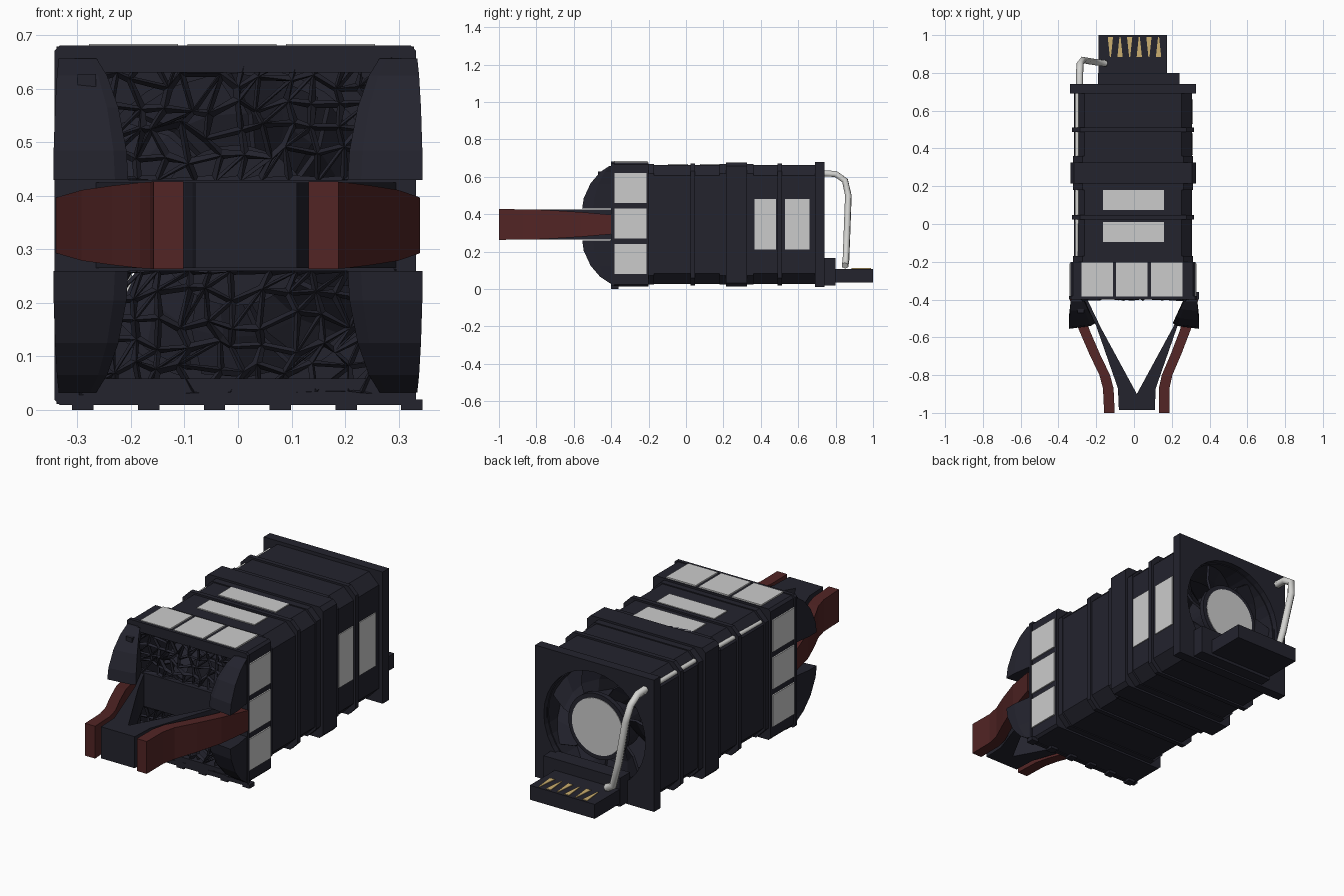
import bpy, bmesh, math, random
from mathutils import Vector

random.seed(4)
old = bpy.data.objects.get("Cube")
if old:
    bpy.data.objects.remove(old, do_unlink=True)


def material(name, colour):
    m = bpy.data.materials.new(name)
    m.use_nodes = True
    m.diffuse_color = (*colour, 1)
    m.node_tree.nodes["Principled BSDF"].inputs["Base Color"].default_value = (*colour, 1)
    return m


DARK = material("dark navy plastic", (0.017, 0.017, 0.027))
RED = material("dark red plastic", (0.085, 0.018, 0.018))
LIGHT = material("light grey plate", (0.6, 0.6, 0.6))
CABLE = material("pale cable", (0.66, 0.66, 0.64))
GOLD = material("gold contact", (0.6, 0.43, 0.16))
CX, CZ = -0.005, 0.345


def finish(name, bm, mat):
    bmesh.ops.recalc_face_normals(bm, faces=bm.faces)
    mesh = bpy.data.meshes.new(name)
    bm.to_mesh(mesh)
    bm.free()
    mesh.materials.append(mat)
    ob = bpy.data.objects.new(name, mesh)
    bpy.context.collection.objects.link(ob)
    return ob


def loft(name, loops, mat, cyclic=False):
    """Skin a list of equal loops; close it into a tube or cap both ends."""
    bm = bmesh.new()
    rings = [[bm.verts.new(p) for p in loop] for loop in loops]
    n = len(rings[0])
    pairs = list(zip(rings, rings[1:])) + ([(rings[-1], rings[0])] if cyclic else [])
    for a, b in pairs:
        for i in range(n):
            j = (i + 1) % n
            bm.faces.new((a[i], a[j], b[j], b[i]))
    if not cyclic:
        bm.faces.new(rings[0])
        bm.faces.new(rings[-1])
    return finish(name, bm, mat)


def box(name, x, y, z, mat=DARK):
    return loft(name, [[(x[0], y[0], h), (x[1], y[0], h), (x[1], y[1], h), (x[0], y[1], h)]
                       for h in z], mat)


def octagon(y, hx, hz, c):
    pts = [(hx, c - hz), (hx, hz - c), (hx - c, hz), (c - hx, hz),
           (-hx, hz - c), (-hx, c - hz), (c - hx, -hz), (hx - c, -hz)]
    return [(CX + x, y, CZ + z) for x, z in pts]


def sleeve(name, y0, y1, hx, hz, c, wall=0.03):
    outer, inner = (hx, hz, c), (hx - wall, hz - wall, c)
    return loft(name, [octagon(y0, *outer), octagon(y1, *outer),
                       octagon(y1, *inner), octagon(y0, *inner)], DARK, True)


def circle(y, r, n=32):
    return [(CX + r * math.cos(i * math.tau / n), y, CZ + r * math.sin(i * math.tau / n))
            for i in range(n)]


def square(y, h, n=32):
    pts = []
    for i in range(n):
        c, s = math.cos(i * math.tau / n), math.sin(i * math.tau / n)
        k = h / max(abs(c), abs(s))
        pts.append((CX + k * c, y, CZ + k * s))
    return pts


# Hollow casing with raised bands and thin ribs
sleeve("casing", -0.38, 0.72, 0.312, 0.317, 0.055)
sleeve("front_band", -0.4, -0.2, 0.33, 0.332, 0.012, 0.045)
sleeve("front_lip", -0.4, -0.382, 0.338, 0.336, 0.01, 0.05)
sleeve("middle_band", 0.215, 0.325, 0.332, 0.332, 0.02)
for y in (0.035, 0.5):
    sleeve("rib", y - 0.012, y + 0.012, 0.322, 0.326, 0.04)
for y in (-0.19, 0.2, 0.34):
    sleeve("panel_edge", y - 0.02, y + 0.02, 0.318, 0.322, 0.05)
for i in range(6):
    x = -0.31 + i * 0.123
    box("bottom_tooth", (x, x + 0.04), (-0.4, -0.36), (0, 0.02))

# Rear flange with a round opening
loft("rear_flange", [square(0.69, 0.334), square(0.74, 0.334),
                     circle(0.74, 0.285), circle(0.69, 0.285)], DARK, True)
loft("fan_shroud", [circle(0.5, 0.3), circle(0.71, 0.3),
                    circle(0.71, 0.28), circle(0.5, 0.28)], DARK, True)


# Fans: hub and pitched blades
def fan(label, y, count, twist):
    loft(label + "_hub", [circle(y - 0.1, 0.15), circle(y + 0.03, 0.15)], DARK)
    bm = bmesh.new()
    for i in range(count):
        a = i * math.tau / count
        rows = []
        for r, lag in ((0.14, 0), (0.21, 0.12), (0.285, 0.3)):
            rows.append([bm.verts.new((CX + r * math.cos(a + lag + s * twist), y + d,
                                       CZ + r * math.sin(a + lag + s * twist)))
                         for s, d in ((0, 0.01), (0.5, -0.03), (1, -0.09))])
        for p, q in zip(rows, rows[1:]):
            for k in range(2):
                bm.faces.new((p[k], p[k + 1], q[k + 1], q[k]))
    ob = finish(label + "_blades", bm, DARK)
    ob.modifiers.new("thickness", "SOLIDIFY").thickness = 0.012


fan("rear_fan", 0.68, 7, 0.75)
fan("front_fan", -0.1, 9, 0.6)
loft("rear_hub_cap", [circle(0.705, 0.143), circle(0.718, 0.143)], LIGHT)
loft("rear_hub_rim", [circle(0.69, 0.165), circle(0.715, 0.165),
                      circle(0.715, 0.14), circle(0.69, 0.14)], DARK, True)

# Irregular front grille, upper and lower
for label, z0 in (("lower", 0.03), ("upper", 0.43)):
    bm = bmesh.new()
    cols, rows = 12, 5
    grid = [[bm.verts.new((-0.29 + 0.58 * (i + random.uniform(-0.35, 0.35)) / cols,
                           -0.385 + random.uniform(-0.012, 0.025),
                           z0 + 0.23 * (j + (random.uniform(-0.35, 0.35) if 0 < j < rows else 0)) / rows))
             for j in range(rows + 1)] for i in range(cols + 1)]
    for i in range(cols):
        for j in range(rows):
            a, b, c, d = grid[i][j], grid[i + 1][j], grid[i + 1][j + 1], grid[i][j + 1]
            if random.random() < 0.5:
                bm.faces.new((a, b, c, d))
            else:
                bm.faces.new((a, b, c))
                bm.faces.new((a, c, d))
    ob = finish(label + "_grille", bm, DARK)
    wire = ob.modifiers.new("struts", "WIREFRAME")
    wire.thickness = 0.022
    wire.use_even_offset = False
box("front_crossbar", (-0.32, 0.31), (-0.4, -0.36), (0.26, 0.43))

# Rounded corner ears: plan outline shrinking along the height
plan = [(0.33, 0), (0.265, 0), (0.205, 0.13), (0.23, 0.145), (0.345, 0.16), (0.345, 0.1)]
steps = [(0.085, 1), (0.14, 0.95), (0.22, 0.72), (0.28, 0.4), (0.312, 0.1)]
for side in (-1, 1):
    for up in (-1, 1):
        loft("corner_ear", [[(side * (0.325 + (x - 0.325) * (0.45 + 0.55 * s)),
                              -0.395 - d * s, CZ + up * h) for x, d in plan]
                            for h, s in steps], DARK)
box("ear_catch", (-0.3, -0.265), (-0.47, -0.4), (0.59, 0.628))

# Red squeeze handles
path = [(0.312, -0.4, 0.052), (0.268, -0.56, 0.066), (0.215, -0.69, 0.074),
        (0.165, -0.8, 0.08), (0.148, -0.87, 0.081), (0.145, -1.0, 0.082)]
for side, label in ((1, "left"), (-1, "right")):
    loops = []
    for x, y, h in path:
        cx = side * x + 0.015 * (-0.4 - y) / 0.6
        loops.append([(cx - 0.028, y, CZ - h), (cx + 0.028, y, CZ - h),
                      (cx + 0.028, y, CZ + h), (cx - 0.028, y, CZ + h)])
    loft(label + "_handle", loops, RED)

# Dark V-shaped yoke between the handles
half = [(0.095, -0.985), (0.1, -0.87), (0.215, -0.54), (0.28, -0.4), (0.262, -0.4), (0.19, -0.55)]
outline = ([(0.015 + x, y) for x, y in half] + [(0.015, -0.9)]
           + [(0.015 - x, y) for x, y in reversed(half)])
loft("yoke", [[(x, y, z) for x, y in outline] for z in (0.265, 0.425)], DARK)

# Light plates on the front band, top and left side
for i in range(3):
    x = -0.278 + i * 0.184
    box("top_band_plate", (x, x + 0.166), (-0.385, -0.205), (0.676, 0.684), LIGHT)
    z = 0.08 + i * 0.19
    for side in (-1, 1):
        e = CX + side * 0.333
        box("side_band_plate", (e - 0.004, e + 0.004), (-0.385, -0.21), (z, z + 0.16), LIGHT)
for y0, y1 in ((-0.095, 0.01), (0.075, 0.2)):
    box("top_label", (-0.165, 0.16), (y0, y1), (0.659, 0.667), LIGHT)
for y0, y1 in ((0.365, 0.48), (0.53, 0.66)):
    box("side_label", (0.304, 0.312), (y0, y1), (0.21, 0.48), LIGHT)

# Rear bracket, connector board and tapered contacts
box("connector_bracket", (-0.19, 0.24), (0.72, 0.8), (0.02, 0.165))
box("connector_board", (-0.188, 0.176), (0.78, 1.0), (0.035, 0.108))
for i in range(6):
    x = -0.125 + i * 0.051
    wide, tip = (0.99, 0.885) if i % 2 == 0 else (0.885, 0.99)
    loft("contact", [[(x - 0.014, wide, z), (x + 0.014, wide, z), (x + 0.003, tip, z), (x - 0.003, tip, z)]
                     for z in (0.106, 0.111)], GOLD)


# Cable along the casing edge and down to the connector
def cable(name, pts, radius):
    cu = bpy.data.curves.new(name, "CURVE")
    cu.dimensions = "3D"
    cu.bevel_depth = radius
    cu.bevel_resolution = 1
    cu.use_fill_caps = True
    sp = cu.splines.new("POLY")
    sp.points.add(len(pts) - 1)
    for p, co in zip(sp.points, pts):
        p.co = (*co, 1)
    cu.materials.append(CABLE)
    bpy.context.collection.objects.link(bpy.data.objects.new(name, cu))


cable("casing_cable", [(-0.298, -0.19, 0.615), (-0.3, 0.2, 0.622), (-0.3, 0.7, 0.622)], 0.012)
cable("rear_cable", [(-0.288, 0.7, 0.62), (-0.288, 0.8, 0.615), (-0.285, 0.85, 0.58),
                     (-0.27, 0.868, 0.5), (-0.225, 0.86, 0.28), (-0.19, 0.855, 0.15),
                     (-0.15, 0.85, 0.125)], 0.019)
